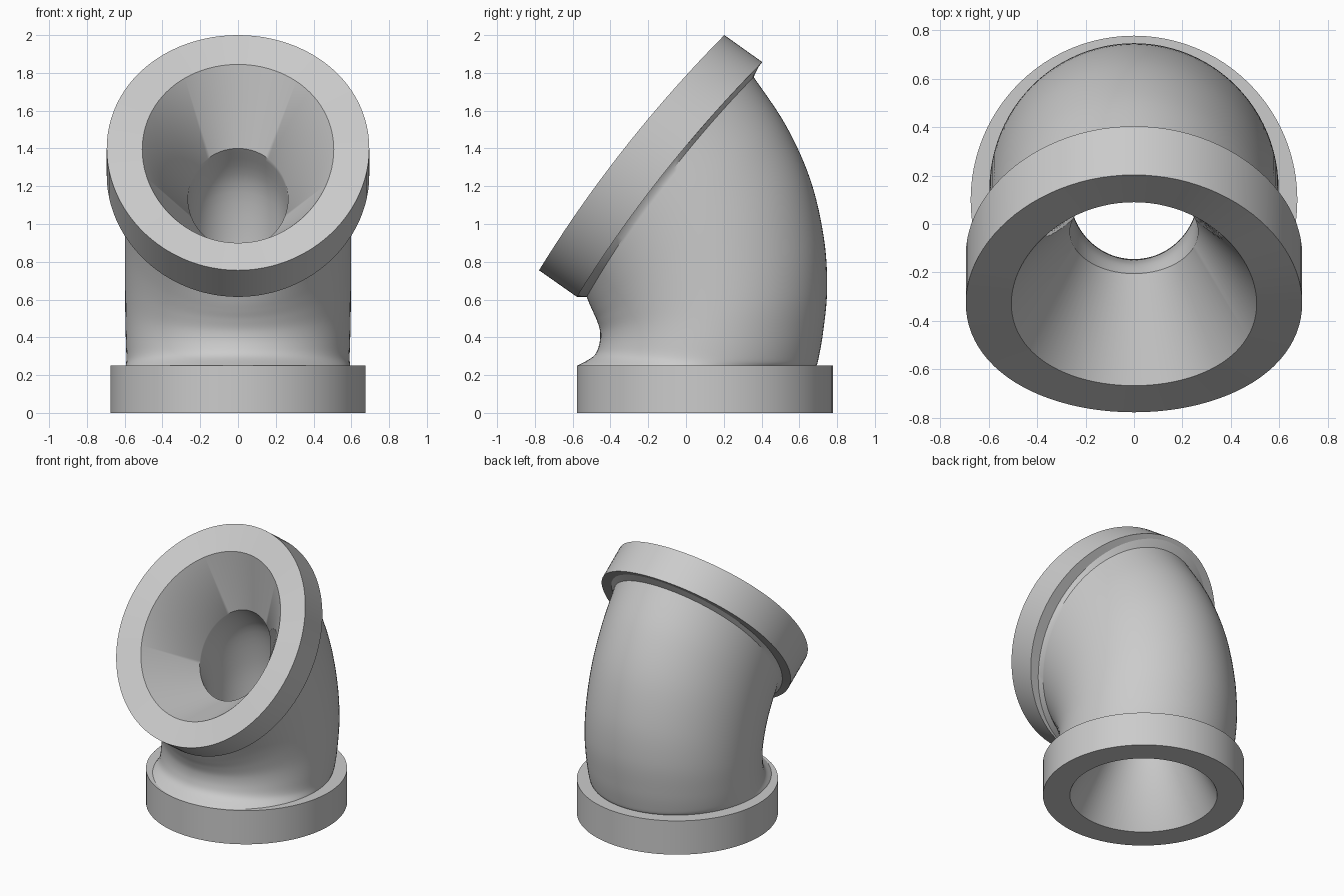
import bpy, bmesh, math
from mathutils import Vector

if "Cube" in bpy.data.objects:
    bpy.data.objects.remove(bpy.data.objects["Cube"])

SIDES = 96
BOW = Vector((0, -0.04, 0.022))   # how far the sides of the oval rim bow outward


def catmull(rows, steps):
    """Smooth a list of ring tuples with a Catmull-Rom spline."""
    out = []
    n = len(rows)
    for i in range(n - 1):
        a, b = rows[max(i - 1, 0)], rows[i]
        c, d = rows[i + 1], rows[min(i + 2, n - 1)]
        for s in range(steps):
            t = s / steps
            out.append(tuple(
                0.5 * (2 * q + (r - p) * t + (2 * p - 5 * q + 4 * r - u) * t * t
                       + (3 * q - p - 3 * r + u) * t ** 3)
                for p, q, r, u in zip(a, b, c, d)))
    out.append(rows[-1])
    return out


def loft(name, rows):
    """Skin oval rings: (front y, front z, back y, back z, half width, bow amount)."""
    bm = bmesh.new()
    rings = []
    for fy, fz, by, bz, rx, bow in rows:
        front, back = Vector((0, fy, fz)), Vector((0, by, bz))
        mid, half = (front + back) / 2, (back - front) / 2
        ring = []
        for k in range(SIDES):
            t = 2 * math.pi * k / SIDES
            ring.append(bm.verts.new(
                mid + half * math.sin(t) + Vector((rx * math.cos(t), 0, 0))
                + BOW * bow * math.cos(t) ** 2))
        rings.append(ring)
    for a, b in zip(rings, rings[1:]):
        for k in range(SIDES):
            j = (k + 1) % SIDES
            bm.faces.new((a[k], a[j], b[j], b[k]))
    mesh = bpy.data.meshes.new(name)
    bm.to_mesh(mesh)
    bm.free()
    ob = bpy.data.objects.new(name, mesh)
    bpy.context.collection.objects.link(ob)
    bpy.context.view_layer.objects.active = ob
    ob.select_set(True)
    bpy.ops.object.shade_smooth_by_angle(angle=math.radians(35))
    ob.select_set(False)
    return ob


# Key rings shared between neighbouring parts
bottom_mouth = (-0.395, 0, 0.595, 0, 0.495, 0)
body_foot = (-0.575, 0.25, 0.69, 0.25, 0.594, 0)
body_head = (-0.577, 0.614, 0.385, 1.833, 0.615, 1)
upper_mouth = (-0.668, 0.90, 0.090, 1.845, 0.507, 1)

# Round flange the fitting stands on
loft("base_flange", [
    bottom_mouth,
    (-0.578, 0, 0.778, 0, 0.675, 0),
    (-0.578, 0.25, 0.778, 0.25, 0.675, 0),
    body_foot])

# Bent outer body, bulging at the back and pinched at the front
loft("elbow_body", catmull([
    body_foot,
    (-0.490, 0.300, 0.700, 0.280, 0.591, 0),
    (-0.460, 0.360, 0.725, 0.420, 0.594, 0),
    (-0.455, 0.430, 0.747, 0.650, 0.597, 0),
    (-0.472, 0.490, 0.731, 0.920, 0.598, 0.2),
    (-0.492, 0.535, 0.660, 1.230, 0.598, 0.5),
    (-0.510, 0.575, 0.530, 1.520, 0.598, 0.8),
    (-0.526, 0.614, 0.358, 1.778, 0.598, 1)], 6) + [body_head])

# Tilted oval flange
loft("upper_flange", [
    body_head,
    (-0.577, 0.614, 0.404, 1.857, 0.695, 1),
    (-0.778, 0.755, 0.203, 2.0, 0.695, 1),
    upper_mouth])

# Funnel, bent throat and lower funnel inside
throat = catmull([
    (-0.205, 0.87, 0.140, 1.40, 0.265, 0),
    (-0.165, 0.78, 0.300, 1.22, 0.265, 0),
    (-0.150, 0.66, 0.380, 0.93, 0.265, 0),
    (-0.146, 0.54, 0.398, 0.66, 0.265, 0),
    (-0.145, 0.42, 0.385, 0.42, 0.265, 0)], 5)
loft("bore", [upper_mouth] + throat + [bottom_mouth])
